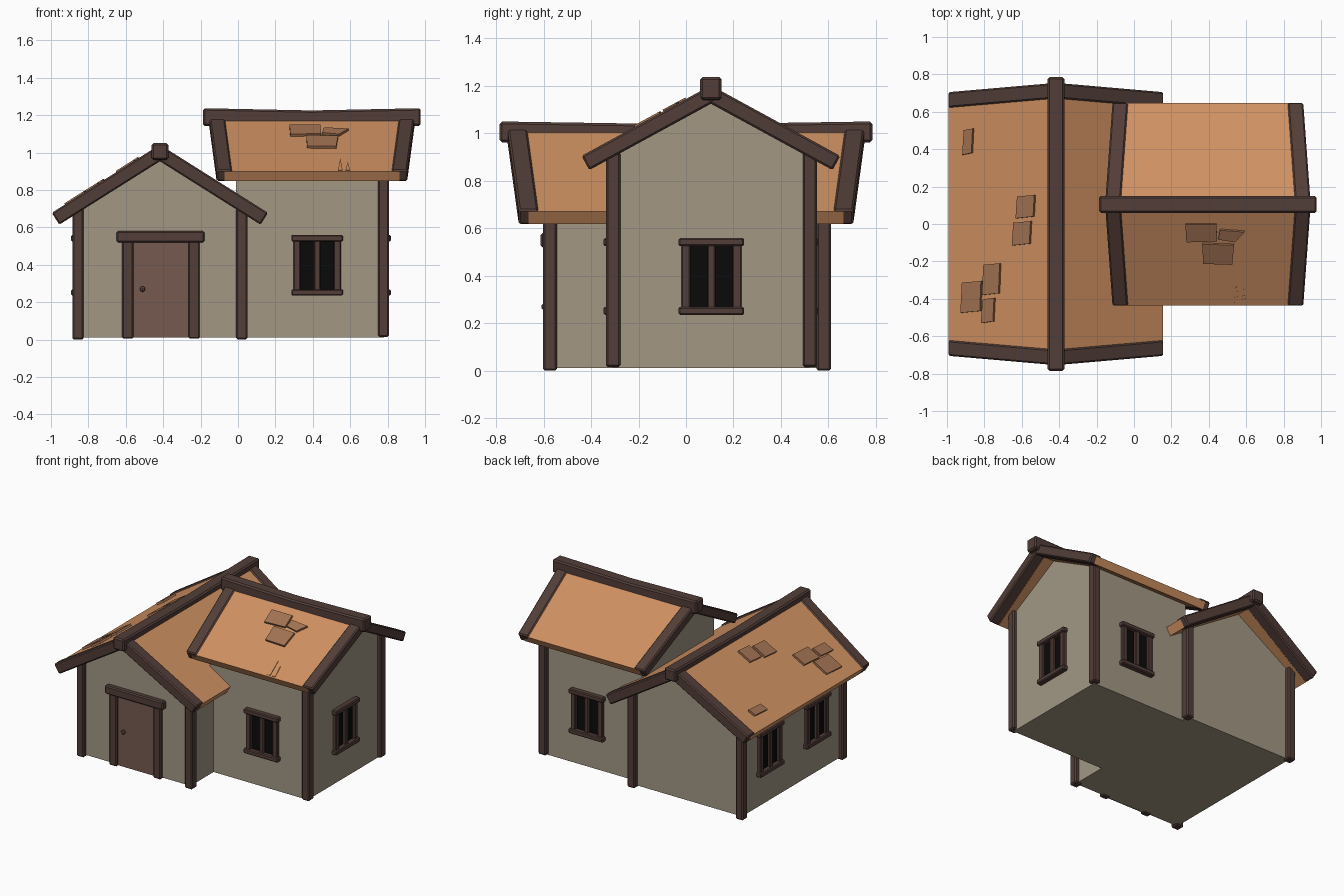
import bpy, bmesh
from math import pi
from mathutils import Vector, Matrix

if "Cube" in bpy.data.objects:
    bpy.data.objects.remove(bpy.data.objects["Cube"])


def material(name, rgb):
    m = bpy.data.materials.new(name)
    m.diffuse_color = (*rgb, 1)
    m.use_nodes = True
    m.node_tree.nodes["Principled BSDF"].inputs["Base Color"].default_value = m.diffuse_color
    return m


WALL = material("plaster", (0.36, 0.31, 0.23))
WOOD = material("dark_wood", (0.085, 0.048, 0.04))
DOOR = material("door_wood", (0.18, 0.10, 0.08))
ROOF = material("roof_clay", (0.62, 0.28, 0.12))
TILE = material("tile_clay", (0.36, 0.17, 0.085))
DARK = material("dark_pane", (0.003, 0.003, 0.003))


def prism(name, pts, offset, mat, bevel=0.0, M=Matrix()):
    """Flat outline pushed along an offset vector."""
    bm = bmesh.new()
    face = bm.faces.new([bm.verts.new(M @ Vector(p)) for p in pts])
    ext = bmesh.ops.extrude_face_region(bm, geom=[face], use_keep_orig=True)
    off = M.to_3x3() @ Vector(offset)
    for v in ext["geom"]:
        if isinstance(v, bmesh.types.BMVert):
            v.co += off
    bmesh.ops.recalc_face_normals(bm, faces=bm.faces)
    me = bpy.data.meshes.new(name)
    bm.to_mesh(me)
    bm.free()
    me.materials.append(mat)
    ob = bpy.data.objects.new(name, me)
    bpy.context.collection.objects.link(ob)
    if bevel:
        b = ob.modifiers.new("bevel", "BEVEL")
        b.width, b.segments = bevel, 1
    return ob


def box(name, x, y, z, mat, bevel=0.0, M=Matrix()):
    pts = [(x[0], y[0], z[0]), (x[1], y[0], z[0]), (x[1], y[1], z[0]), (x[0], y[1], z[0])]
    return prism(name, pts, (0, 0, z[1] - z[0]), mat, bevel, M)


def window(name, x, y, angle):
    """Framed window, built facing -y then turned about z."""
    M = Matrix.Translation((x, y, 0)) @ Matrix.Rotation(angle, 4, 'Z')
    box(name + "_pane", (-0.12, 0.12), (-0.006, 0.01), (0.25, 0.54), DARK, 0, M)
    for z in (0.235, 0.525):
        box(name + "_rail", (-0.138, 0.138), (-0.037, 0.01), (z, z + 0.034), WOOD, 0.006, M)
    for cx, w in ((-0.108, 0.019), (0, 0.017), (0.108, 0.019)):
        box(name + "_bar", (cx - w, cx + w), (-0.026, 0.01), (0.255, 0.54), WOOD, 0.005, M)


class Roof:
    """Gable roof: u runs along the ridge, s is the distance from it, d the depth."""

    def __init__(self, name, along_y, centre, top, slope, half, mid, ridge_u, eave_u, beam_u, thick):
        self.name, self.along_y, self.c = name, along_y, centre
        self.top, self.m = top, slope
        L = (1 + slope * slope) ** 0.5
        w = 0.083
        for side in (-1, 1):
            # clay slab, ending under the middle of the rafters
            r, e = ridge_u - w / 2, eave_u - w / 2
            quad = [(mid - r, 0), (mid + r, 0), (mid + e, half), (mid - e, half)]
            self.panel(name + "_roof_slab", quad, side, 0.008, thick - 0.004, ROOF)
            # end rafters, leaning outwards towards the ridge
            for k in (-1, 1):
                quad = [(mid + k * (ridge_u - w), 0), (mid + k * ridge_u, 0),
                        (mid + k * eave_u, half), (mid + k * (eave_u - w), half)]
                self.panel(name + "_rafter", quad, side, 0, thick, WOOD, 0.008)
        # slightly sagging ridge beam
        a, b, z0, z1, sag = mid - beam_u, mid + beam_u, top - 0.08, top + 0.008, 0.012
        if not along_y:
            z0, z1 = top - 0.06, top + 0.035
        prof = [(a, z0), (mid, z0 - sag), (b, z0), (b, z1), (mid, z1 - sag), (a, z1)]
        h = 0.045
        if along_y:
            prism(name + "_ridge_beam", [(centre - h, u, z) for u, z in prof], (2 * h, 0, 0), WOOD, 0.01)
        else:
            prism(name + "_ridge_beam", [(u, centre - h, z) for u, z in prof], (0, 2 * h, 0), WOOD, 0.01)

    def place(self, u, t, z):
        return (self.c + t, u, z) if self.along_y else (u, self.c + t, z)

    def panel(self, name, us, side, d0, d1, mat, bevel=0.0):
        L = (1 + self.m ** 2) ** 0.5
        nt, nz = side * self.m / L, 1 / L
        pts = [self.place(u, side * s - d0 * nt, self.top - self.m * s - d0 * nz) for u, s in us]
        off = Vector(self.place(0, -(d1 - d0) * nt, -(d1 - d0) * nz)) - Vector(self.place(0, 0, 0))
        return prism(name, pts, off, mat, bevel)


# Plaster walls
FX, SY = -0.4175, 0.105
prism("main_walls", [(-0.855, -0.575, 0.012), (0.02, -0.575, 0.012), (0.02, -0.575, 0.70),
                     (FX, -0.575, 0.975), (-0.855, -0.575, 0.70)], (0, 1.15, 0), WALL)
prism("side_walls", [(-0.01, -0.31, 0.012), (-0.01, 0.52, 0.012), (-0.01, 0.52, 0.92),
                     (-0.01, SY, 1.145), (-0.01, -0.31, 0.92)], (0.79, 0, 0), WALL)

# Corner posts
for x, y, top in [(-0.855, -0.573, 0.70), (-0.855, 0.58, 0.70), (0.02, -0.573, 0.70),
                  (0.02, 0.58, 0.70), (0.778, -0.307, 0.92), (0.778, 0.522, 0.92)]:
    z0 = 0.0 if top < 0.8 else 0.015
    box("corner_post", (x - 0.03, x + 0.03), (y - 0.03, y + 0.03), (z0, top), WOOD, 0.008)

# Roofs
main = Roof("main", True, FX, 1.042, 0.63, 0.578, 0.0, 0.755, 0.705, 0.785, 0.075)
side = Roof("side", False, SY, 1.202, 0.545, 0.545, 0.395, 0.55, 0.51, 0.582, 0.068)

# Loose tiles on the main roof: x from, x to, y from, y to
for x0, x1, y0, y1 in [(-0.915, -0.86, 0.37, 0.51), (-0.63, -0.53, 0.03, 0.155),
                       (-0.65, -0.55, -0.115, 0.015), (-0.81, -0.715, -0.38, -0.21),
                       (-0.925, -0.815, -0.475, -0.305), (-0.815, -0.745, -0.53, -0.395)]:
    a, b = FX - x0, FX - x1
    main.panel("main_tile", [(y0, a), (y1 - 0.008, a - 0.008), (y1, b), (y0 + 0.01, b + 0.006)],
               -1, -0.007, 0.012, TILE)

# Loose tiles on the side roof, as four (x, y) corners each
for quad in [((0.275, 0), (0.44, 0), (0.445, -0.09), (0.28, -0.095)),
             ((0.46, -0.03), (0.59, -0.04), (0.54, -0.095), (0.45, -0.08)),
             ((0.365, -0.105), (0.535, -0.11), (0.525, -0.215), (0.37, -0.21))]:
    side.panel("side_tile", [(x, SY - y) for x, y in quad], -1, -0.007, 0.012, TILE)

# Splits at the side roof's eave
for x, y in ((0.547, -0.315), (0.587, -0.35)):
    side.panel("roof_split", [(x, SY - y), (x - 0.012, 0.535), (x + 0.012, 0.535)], -1, 0.004, 0.012, ROOF)

# Door
box("door", (-0.57, -0.255), (-0.585, -0.56), (0.012, 0.53), DOOR)
for x in (-0.62, -0.265):
    box("door_jamb", (x, x + 0.06), (-0.602, -0.56), (0.005, 0.53), WOOD, 0.007)
box("door_lintel", (-0.65, -0.18), (-0.612, -0.56), (0.52, 0.58), WOOD, 0.008)
bpy.ops.mesh.primitive_uv_sphere_add(segments=10, ring_count=6, radius=0.015, location=(-0.51, -0.595, 0.27))
knob = bpy.context.object
knob.name = "door_knob"
knob.data.materials.append(WOOD)
bpy.ops.object.shade_smooth_by_angle()

# Windows
window("front_window", 0.423, -0.31, 0)
window("back_window", 0.423, 0.52, pi)
window("right_window", 0.78, 0.107, pi / 2)
for y in (-0.27, 0.27):
    window("left_window", -0.855, y, -pi / 2)
